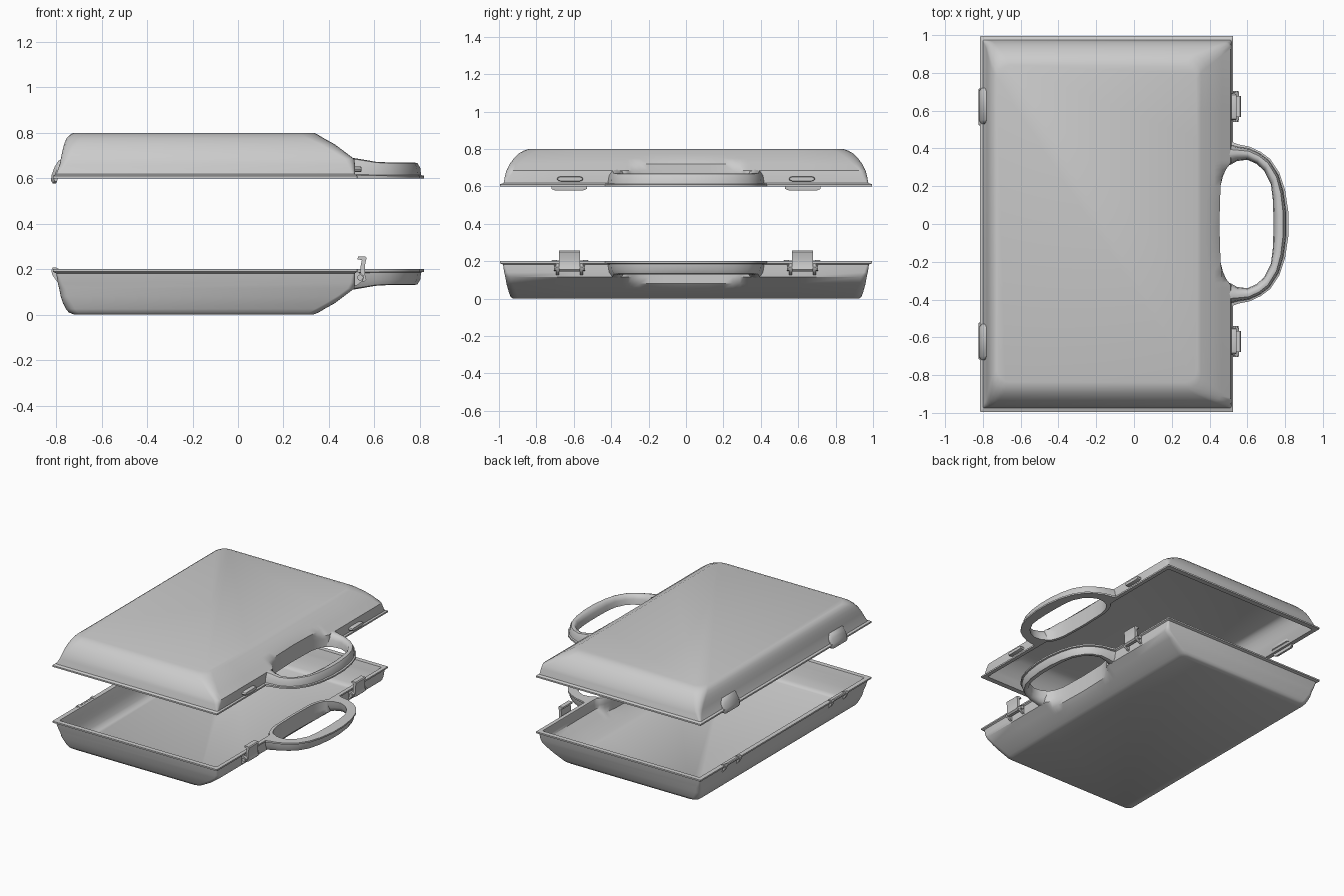
import bpy, bmesh, math

if "Cube" in bpy.data.objects:
    bpy.data.objects.remove(bpy.data.objects["Cube"])


def finish(name, bm, angle=35, mirror=False):
    bmesh.ops.recalc_face_normals(bm, faces=bm.faces)
    me = bpy.data.meshes.new(name)
    bm.to_mesh(me)
    bm.free()
    ob = bpy.data.objects.new(name, me)
    bpy.context.collection.objects.link(ob)
    if mirror:
        mod = ob.modifiers.new("mirror", 'MIRROR')
        mod.use_axis = (False, True, False)
    bpy.ops.object.select_all(action='DESELECT')
    ob.select_set(True)
    bpy.context.view_layer.objects.active = ob
    bpy.ops.object.shade_smooth_by_angle(angle=math.radians(angle))
    return ob


def loft(bm, rings, loop=False):
    # bridge equal-length closed rings, capping the ends
    vs = [[bm.verts.new(p) for p in r] for r in rings]
    n = len(vs[0])
    pairs = list(zip(vs, vs[1:])) + ([(vs[-1], vs[0])] if loop else [])
    for a, b in pairs:
        for i in range(n):
            j = (i + 1) % n
            bm.faces.new((a[i], a[j], b[j], b[i]))
    if not loop:
        bm.faces.new(vs[0])
        bm.faces.new(vs[-1])


# Inner edge of the grip opening: (|y|, x)
NOTCH = [(0, .452), (.2, .458), (.25, .47), (.29, .487), (.325, .515), (.35, .56)]


def notch(y):
    for (a, p), (b, q) in zip(NOTCH, NOTCH[1:]):
        if a <= y <= b:
            return p + (q - p) * (y - a) / (b - a)
    return 9


def outline(z, xl, xr, hy, r, t=0):
    # rounded rectangle whose right side is cut back around the grip
    xl, xr, hy = xl + t, xr - t, hy - t
    pts = []

    def corner(cx, cy, a0):
        for k in range(5):
            a = math.radians(a0 + 22.5 * k)
            pts.append((cx + r * math.cos(a), cy + r * math.sin(a), z))
    corner(xl + r, -hy + r, 180)
    corner(xr - r, -hy + r, 270)
    half = [.0, .12, .2, .25, .29, .31, .325, .34, .36, .45, .6]
    for y in [-h for h in half[:0:-1]] + half:
        pts.append((min(xr, notch(max(0, abs(y) - t)) - t), y, z))
    corner(xr - r, hy - r, 0)
    corner(xl + r, hy - r, 90)
    return pts


def shell(name, levels, zf):
    # outer skin from floor to rim, then inner skin back down
    rings = [outline(zf(d), *rest) for d, *rest in reversed(levels)]
    for k, (d, *rest) in enumerate(levels[2:]):
        if k == 0:
            rings.append(outline(zf(0), *rest, t=.018))
        rings.append(outline(zf(d - .012), *rest, t=.02))
    bm = bmesh.new()
    loft(bm, rings)
    finish(name, bm, 40)


def base_z(d):
    return .2 - d


def lid_z(d):
    return .6 + d


# Levels: depth from rim, left x, right x, half width, corner radius
RIM = [(0, -.815, .525, .995, .004), (.011, -.815, .525, .995, .004)]
BASE = RIM + [(.018, -.80, .515, .978, .01), (.06, -.793, .515, .972, .02),
              (.085, -.787, .512, .966, .03), (.12, -.78, .465, .96, .03),
              (.15, -.77, .425, .952, .04), (.175, -.757, .38, .944, .04),
              (.19, -.745, .355, .938, .04), (.2, -.72, .33, .925, .04)]
LID = RIM + [(.018, -.80, .515, .975, .01), (.06, -.785, .515, .967, .03),
             (.085, -.78, .512, .96, .04), (.12, -.773, .465, .942, .05),
             (.15, -.765, .425, .92, .06), (.175, -.755, .38, .895, .07),
             (.19, -.742, .355, .87, .07), (.2, -.725, .335, .84, .07)]
shell("base_shell", BASE, base_z)
shell("lid_shell", LID, lid_z)


# Carry handle halves: outer and inner plan edges, with section depth
EDGE = [((.505, .44), (.505, .31), .09), ((.55, .422), (.545, .333), .083),
        ((.61, .41), (.60, .34), .073), ((.67, .382), (.65, .318), .07),
        ((.72, .345), (.69, .28), .07), ((.77, .27), (.725, .21), .07),
        ((.80, .18), (.735, .13), .07), ((.818, .06), (.738, .04), .07)]
SECTION = [(0, 0), (0, .16), (.15, .2), (.2, .65), (.35, .95), (.55, 1),
           (.78, .9), (.93, .55), (1, 0)]


def handle(name, zf):
    path = EDGE + [((o[0], -o[1]), (i[0], -i[1]), d) for o, i, d in reversed(EDGE)]
    rings = [[(o[0] + (i[0] - o[0]) * t, o[1] + (i[1] - o[1]) * t, zf(d * s))
              for t, s in SECTION] for o, i, d in path]
    bm = bmesh.new()
    loft(bm, rings)
    finish(name, bm, 45)


handle("base_handle", base_z)
handle("lid_handle", lid_z)


def prism(name, profile, spans, angle=40):
    # xz profile extruded along y, mirrored to the other side
    bm = bmesh.new()
    for y0, y1 in spans:
        loft(bm, [[(x, y, z) for x, z in profile] for y in (y0, y1)])
    finish(name, bm, angle, True)


# Latches on the base: pivot lugs, barrel, and hooked tab
prism("latch_lugs", [(.505, .195), (.505, .125), (.525, .13), (.55, .15),
                     (.555, .17), (.54, .182)], [(.55, .567), (.678, .695)])
prism("latch_barrel", [(.538 + .014 * math.cos(k * math.pi / 4),
                        .163 + .014 * math.sin(k * math.pi / 4)) for k in range(8)],
      [(.54, .705)])
prism("latch_tab", [(.528, .15), (.555, .145), (.565, .155), (.558, .18), (.558, .215),
                    (.566, .25), (.56, .256), (.528, .256), (.526, .244), (.545, .24),
                    (.54, .215), (.54, .18), (.528, .175)], [(.567, .678)])


# Catches on the lid: rounded bars
bm = bmesh.new()
rings = []
for x, s in ((.505, 1), (.535, 1), (.543, .8)):
    rings.append([(x, .62 + c * .05 + s * .02 * math.cos(math.radians(a)),
                   .64 + s * .013 * math.sin(math.radians(a)))
                  for c, a0 in ((1, -90), (-1, 90)) for a in range(a0, a0 + 181, 45)])
loft(bm, rings)
finish("lid_catches", bm, 40, True)

# Hinge hooks on the lid: tapered fairing running down over the rim
hook = [(-.765, .69), (-.79, .677), (-.807, .65), (-.82, .615), (-.823, .59),
        (-.815, .578), (-.80, .578), (-.797, .59), (-.80, .604), (-.77, .62)]
bm = bmesh.new()
loft(bm, [[(-.79 + (x + .79) * s, y, .60 + (z - .60) * s) for x, z in hook]
          for y, s in ((.53, .6), (.55, 1), (.70, 1), (.72, .6))])
finish("lid_hinge_hooks", bm, 40, True)

# Hinge lugs and pin on the base
prism("base_hinge_lugs", [(-.785, .2), (-.785, .14), (-.80, .15), (-.817, .175),
                          (-.822, .195), (-.815, .207), (-.80, .207)],
      [(.525, .55), (.69, .715)])
prism("base_hinge_pin", [(-.808 + .01 * math.cos(k * math.pi / 4),
                          .194 + .01 * math.sin(k * math.pi / 4)) for k in range(8)],
      [(.52, .72)])
